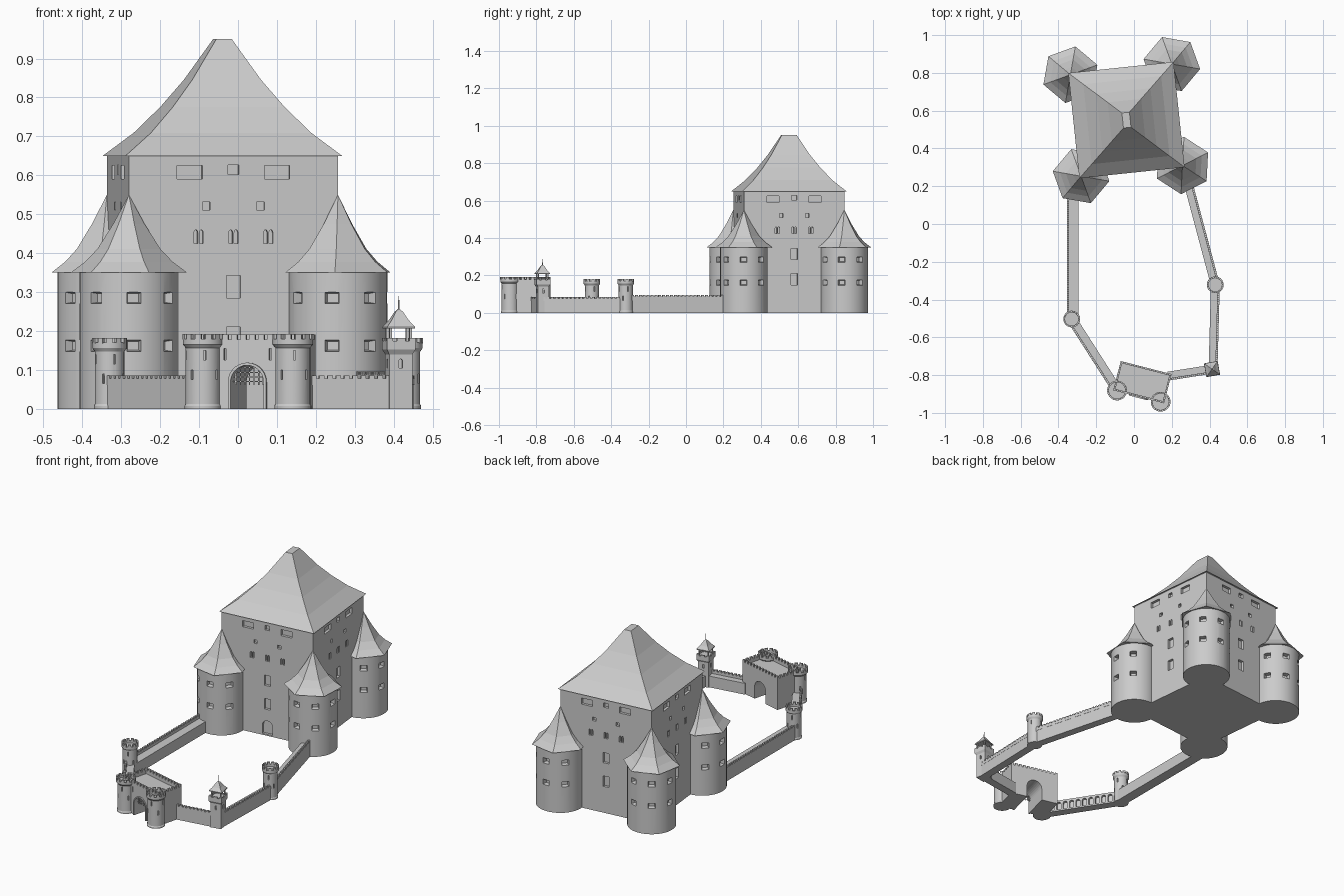
import bpy, bmesh
from math import sin, cos, pi, radians, atan2
from mathutils import Matrix, Vector

if "Cube" in bpy.data.objects:
    bpy.data.objects.remove(bpy.data.objects["Cube"])


def frame(x, y, deg=0, z=0):
    return Matrix.Translation((x, y, z)) @ Matrix.Rotation(radians(deg), 4, 'Z')


def finish(name, bm, smooth=False):
    bmesh.ops.remove_doubles(bm, verts=bm.verts, dist=1e-6)
    bmesh.ops.recalc_face_normals(bm, faces=bm.faces)
    me = bpy.data.meshes.new(name)
    bm.to_mesh(me)
    bm.free()
    ob = bpy.data.objects.new(name, me)
    bpy.context.collection.objects.link(ob)
    if smooth:
        smooth_it(ob)
    return ob


def activate(ob):
    bpy.ops.object.select_all(action='DESELECT')
    ob.select_set(True)
    bpy.context.view_layer.objects.active = ob


def smooth_it(ob):
    activate(ob)
    bpy.ops.object.shade_smooth_by_angle(angle=radians(25))


def cut(ob, bm, smooth=False):
    """Carve the cutter mesh out of the object."""
    cutter = finish("cutter", bm)
    cutter.hide_render = True
    activate(ob)
    mod = ob.modifiers.new("openings", 'BOOLEAN')
    mod.operation, mod.solver, mod.object = 'DIFFERENCE', 'EXACT', cutter
    bpy.ops.object.modifier_apply(modifier=mod.name)
    bpy.data.objects.remove(cutter)
    if smooth:
        smooth_it(ob)


def loft(bm, M, rings):
    """Skin a stack of equal point rings and cap both ends."""
    vs = [[bm.verts.new(M @ Vector(p)) for p in r] for r in rings]
    n = len(vs[0])
    for a, b in zip(vs, vs[1:]):
        for i in range(n):
            j = (i + 1) % n
            bm.faces.new((a[i], a[j], b[j], b[i]))
    bm.faces.new(vs[0])
    bm.faces.new(vs[-1])


def lathe(bm, M, profile, n=32, phase=0):
    loft(bm, M, [[(max(r, 1e-5) * cos(phase + 2 * pi * i / n),
                   max(r, 1e-5) * sin(phase + 2 * pi * i / n), z)
                  for i in range(n)] for r, z in profile])


def slab(hx, hy, z, cx=0, cy=0):
    return [(cx - hx, cy - hy, z), (cx + hx, cy - hy, z), (cx + hx, cy + hy, z), (cx - hx, cy + hy, z)]


def box(bm, M, cx, cy, hx, hy, z0, z1):
    loft(bm, M, [slab(hx, hy, z0, cx, cy), slab(hx, hy, z1, cx, cy)])


def arch(bm, M, cx, w, z0, z1, y0, y1, n=10, point=1.0):
    """Arched prism running along y."""
    r = w / 2
    zs = z1 - r * point
    pts = [(cx - r, z0), (cx + r, z0)] + [
        (cx + r * cos(pi * i / n), zs + r * point * sin(pi * i / n)) for i in range(n + 1)]
    loft(bm, M, [[(x, y, z) for x, z in pts] for y in (y0, y1)])


def niche(bm, M, z, w, h, d, taper):
    """Splayed window cutter: wide outside (-y), narrow inside."""
    loft(bm, M, [[(-w * s, y, z - h * s), (w * s, y, z - h * s), (w * s, y, z + h * s), (-w * s, y, z + h * s)]
                 for y, s in ((-d, 1 + (1 - taper)), (d, taper))])


# Keep with recessed windows on all four sides
H = 0.27
KEEP = frame(-0.04, 0.55, 6)
bm = bmesh.new()
box(bm, KEEP, 0, 0, H, H, 0, 0.65)
keep = finish("keep", bm)
bm = bmesh.new()
for k in range(4):
    F = KEEP @ Matrix.Rotation(k * pi / 2, 4, 'Z')
    y0, y1 = -H - 0.02, -H + 0.015
    ym, yh = (y0 + y1) / 2, (y1 - y0) / 2
    for u, w, za, zb in ((-.113, .065, .59, .625), (.113, .065, .59, .625), (0, .028, .602, .627),
                         (-.07, .02, .511, .531), (.07, .02, .511, .531),
                         (0, .036, .285, .343), (0, .036, .15, .21)):
        box(bm, F, u, ym, w / 2, yh, za, zb)
    for u in (-.09, 0, .09):
        for s in (-.007, .007):
            arch(bm, F, u + s, .01, .425, .46, y0, y1, 6, 1.6)
    if k == 0:
        arch(bm, F, 0, .06, .008, .085, y0, y1)
cut(keep, bm)

# Keep roof: flared hip with a short ridge
bm = bmesh.new()
loft(bm, KEEP, [slab(.02 + .26 * t, .04 + .24 * t, z)
                for t, z in ((1, .65), (.72, .709), (.477, .776), (.266, .845), (0, .95))])
finish("keep_roof", bm)

# Corner towers: round bodies, splayed windows, hexagonal flared roofs
corners = [(-1, -1, 50, -84), (1, -1, 27, -97), (1, 1, 50, -7), (-1, 1, 20, 173)]
for sx, sy, roof_turn, win_turn in corners:
    c = KEEP @ Vector((sx * H, sy * H, 0))
    T = frame(c.x, c.y)
    bm = bmesh.new()
    lathe(bm, T, [(.127, 0), (.127, .352)], 40)
    tower = finish("corner_tower", bm)
    bm = bmesh.new()
    out = 6 + math_deg if (math_deg := atan2(sy, sx) * 180 / pi) is None else atan2(sy, sx) * 180 / pi + 6
    for k in range(8):
        a = win_turn + 48 * k - 144
        if abs((a - out + 180) % 360 - 180) < 125 and k < 7:
            W = T @ Matrix.Rotation(radians(a + 90), 4, 'Z') @ Matrix.Translation((0, -.122, 0))
            for z in (.162, .285):
                niche(bm, W, z, .018, .014, .018, .8)
    cut(tower, bm, True)
    bm = bmesh.new()
    lathe(bm, T, [(.152 * f, z) for f, z in ((1, .35), (.75, .378), (.54, .411), (.27, .475), (0, .55))],
          6, radians(roof_turn))
    finish("corner_tower_roof", bm)


# Small round towers with a flared battlement
def round_tower(name, M, r, top, merlons=11):
    R = r * 1.16
    bm = bmesh.new()
    lathe(bm, M, [(r * 1.06, 0), (r * 1.06, .008), (r, .012), (r, top - .033), (R, top - .024), (R, top - .01),
                  (R - .009, top - .01), (R - .009, top - .022), (0, top - .022)], 28)
    ob = finish(name, bm)
    bm = bmesh.new()
    for k in range(4):
        S = M @ Matrix.Rotation(radians(90 * k + 20), 4, 'Z')
        box(bm, S, 0, -r, .003, .008, top - .065, top - .04)
        box(bm, S @ Matrix.Rotation(radians(45), 4, 'Z'), 0, -r, .003, .008, top - .115, top - .09)
    cut(ob, bm, True)
    bm = bmesh.new()
    for k in range(merlons):
        S = M @ Matrix.Rotation(2 * pi * k / merlons, 4, 'Z')
        box(bm, S, 0, -R + .0045, R * pi / merlons * .58, .0045, top - .012, top + .002)
    finish(name + "_merlons", bm)


round_tower("wall_tower_left", frame(-.33, -.503), .038, .18)
round_tower("wall_tower_right", frame(.43, -.322), .038, .18)

# Gatehouse with through passage, sunken roof deck and battlements
GATE = frame(.0445, -.8375, -14.4)
GX, GY = .139, .08


def passage():
    b = bmesh.new()
    arch(b, GATE, 0, .088, -.01, .112, -.2, .2, 14)
    return b


bm = bmesh.new()
box(bm, GATE, 0, 0, GX, GY, 0, .178)
gate = finish("gatehouse", bm)
cut(gate, passage())
bm = bmesh.new()
box(bm, GATE, 0, 0, GX - .01, GY - .01, .16, .3)
for u in (-.06, .06):
    box(bm, GATE, u, -GY, .003, .01, .125, .155)
cut(gate, bm)
bm = bmesh.new()
arch(bm, GATE, 0, .102, 0, .119, -GY - .006, -GY + .01, 14)
cut(finish("gate_arch_frame", bm), passage())
bm = bmesh.new()
for k in range(12):
    for s in (-1, 1):
        box(bm, GATE, -GX + .008 + k * (2 * GX - .016) / 11, s * (GY - .005), .0075, .005, .176, .191)
for k in range(1, 6):
    for s in (-1, 1):
        box(bm, GATE, s * (GX - .005), -GY + k * GY / 3, .005, .0075, .176, .191)
finish("gatehouse_merlons", bm)
for s in (-1, 1):
    M = GATE @ Matrix.Translation((s * .119, -.076, 0))
    round_tower("gate_tower", M, .045, .19, 12)

# Raised portcullis
bm = bmesh.new()
for k in range(-3, 4):
    box(bm, GATE, k * .012, -.06, .0015, .0015, .062, .114)
for z in (.07, .082, .094, .106):
    box(bm, GATE, 0, -.06, .046, .001, z - .0013, z + .0013)
finish("portcullis", bm)


# Curtain walls: walkway, outer parapet with merlons
def wall(p, q, width, top, arcade=False):
    p, q = Vector(p), Vector(q)
    d = q - p
    L = d.length
    M = frame(p.x, p.y, atan2(d.y, d.x) * 180 / pi)   # outside is local -y
    hw = width / 2
    bm = bmesh.new()
    box(bm, M, L / 2, 0, L / 2, hw, 0, top - .022)
    ob = finish("curtain_wall", bm)
    if arcade:
        bm = bmesh.new()
        n = int(L / .036)
        for k in range(n):
            arch(bm, M, (k + .5) * L / n, .024, .008, top - .032, hw - .014, hw + .02, 8)
        cut(ob, bm)
    bm = bmesh.new()
    box(bm, M, L / 2, -hw + .005, L / 2, .006, top - .024, top - .008)
    n = int(L / .021)
    for k in range(n):
        box(bm, M, (k + .5) * L / n, -hw + .005, L / n * .31, .006, top - .009, top)
    finish("parapet", bm)


wall((-.325, .2), (-.325, -.49), .06, .086)
wall((-.33, -.503), (-.095, -.87), .05, .086, True)
wall((.18, -.805), (.415, -.768), .046, .086)
wall((.418, -.768), (.43, -.33), .046, .086)
wall((.43, -.322), (.28, .24), .046, .096)

# Square lookout tower with open belfry, pyramid roof and finial
L = frame(.413, -.768, 10)
bm = bmesh.new()
loft(bm, L, [slab(h, h, z) for h, z in ((.03, 0), (.03, .14), (.037, .152), (.037, .182),
                                        (.031, .182), (.031, .17))])
look = finish("lookout_tower", bm)
bm = bmesh.new()
for k in range(4):
    S = L @ Matrix.Rotation(k * pi / 2, 4, 'Z')
    arch(bm, S, 0, .01, .105, .128, -.05, -.022, 6)
    for u in (-.016, .016):
        box(bm, S, u, -.037, .005, .01, .175, .19)
cut(look, bm)
bm = bmesh.new()
for sx in (-1, 1):
    for sy in (-1, 1):
        box(bm, L, sx * .026, sy * .026, .003, .003, .165, .212)
finish("lookout_posts", bm)
bm = bmesh.new()
lathe(bm, L, [(h * 2 ** .5, z) for h, z in ((.036, .207), (.036, .211), (.022, .228), (.009, .25), (0, .258))],
      4, pi / 4)
lathe(bm, L, [(.0025, .245), (.0025, .265), (.0005, .29)], 8)
finish("lookout_roof", bm)
